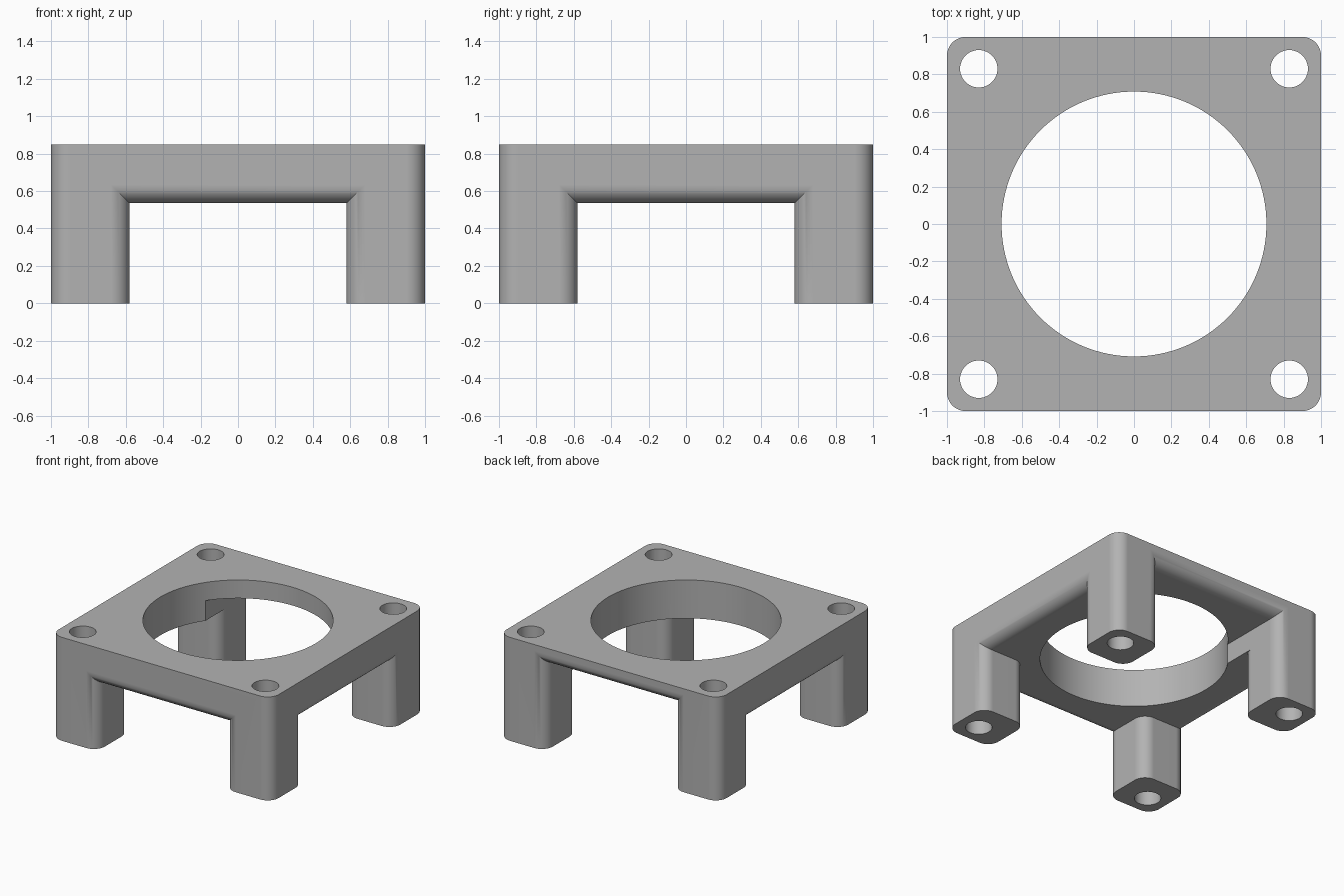
import bpy, bmesh
from math import sin, cos, pi

HEIGHT = 0.85      # top of the plate
SOFFIT = 0.535     # underside of the plate
RAISED = 0.70      # higher underside at the back
INNER = 0.58       # inner face of the legs
R = 0.1            # radius of every rounded edge
HOLE = 0.83        # screw hole offset
SIGNS = (-1, 1)

cube = bpy.data.objects.get("Cube")
if cube:
    bpy.data.objects.remove(cube, do_unlink=True)

grey = bpy.data.materials.new("grey")
grey.use_nodes = True
colour = (0.45, 0.45, 0.45, 1)
grey.diffuse_color = colour
grey.node_tree.nodes["Principled BSDF"].inputs["Base Color"].default_value = colour


def loft(name, rings):
    """Solid skinned through rings of equal point count, capped at both ends."""
    bm = bmesh.new()
    loops = [[bm.verts.new(p) for p in ring] for ring in rings]
    n = len(loops[0])
    for a, b in zip(loops, loops[1:]):
        for i in range(n):
            j = (i + 1) % n
            bm.faces.new((a[i], a[j], b[j], b[i]))
    bm.faces.new(loops[0])
    bm.faces.new(loops[-1])
    bmesh.ops.recalc_face_normals(bm, faces=bm.faces)
    mesh = bpy.data.meshes.new(name)
    bm.to_mesh(mesh)
    bm.free()
    mesh.materials.append(grey)
    obj = bpy.data.objects.new(name, mesh)
    bpy.context.collection.objects.link(obj)
    return obj


def prism(name, outline, bottom, top):
    return loft(name, [[(x, y, z) for x, y in outline] for z in (bottom, top)])


def arc(cx, cy, radius, start, end, steps):
    angles = [start + (end - start) * i / steps for i in range(steps + 1)]
    return [(cx + radius * cos(a), cy + radius * sin(a)) for a in angles]


def circle(cx, cy, radius, sides):
    return arc(cx, cy, radius, 0, 2 * pi, sides)[:-1]


def tunnel(name, direction, top):
    """Opening between two legs, flaring outwards to round its rim."""
    steps = 12
    stations = [(0, 0)]
    for i in range(steps + 1):
        a = pi / 2 * i / steps
        stations.append((1 - R + R * sin(a), R - R * cos(a)))
    stations.append((1.1, R))
    dx, dy = direction
    rings = []
    for dist, grow in stations:
        w, z = INNER + grow, top + grow
        section = ((-w, -0.1), (w, -0.1), (w, z), (-w, z))
        rings.append([(dx * dist - dy * s, dy * dist + dx * s, h) for s, h in section])
    return loft(name, rings)


# Rounded block that everything is cut from
c = 1 - R
outline = []
for i, (sx, sy) in enumerate(((1, 1), (-1, 1), (-1, -1), (1, -1))):
    outline += arc(sx * c, sy * c, R, i * pi / 2, (i + 1) * pi / 2, 12)
frame = prism("mounting_frame", outline, 0, HEIGHT)

# Openings on the four sides, the back one taller
cutters = [
    tunnel("front_opening", (0, -1), SOFFIT),
    tunnel("left_opening", (1, 0), SOFFIT),
    tunnel("right_opening", (-1, 0), SOFFIT),
    tunnel("back_opening", (0, 1), RAISED),
]

# Rounded inner leg corners and screw holes
edge = INNER + R
corner = [(0.5, edge)] + arc(edge, edge, R, pi, 1.5 * pi, 12) + [(edge, 0.5), (0.5, 0.5)]
for sx in SIGNS:
    for sy in SIGNS:
        cutters.append(prism("inner_corner", [(sx * x, sy * y) for x, y in corner], -0.1, SOFFIT))
        cutters.append(prism("screw_hole", circle(sx * HOLE, sy * HOLE, R, 48), -0.2, 1))

# Large central bore
cutters.append(prism("central_bore", circle(0, 0, 0.708, 128), -0.2, 1))

bpy.context.view_layer.objects.active = frame
for cutter in cutters:
    cutter.hide_render = True
    mod = frame.modifiers.new(cutter.name, "BOOLEAN")
    mod.operation = "DIFFERENCE"
    mod.solver = "EXACT"
    mod.object = cutter
    bpy.ops.object.modifier_apply(modifier=mod.name)
    bpy.data.objects.remove(cutter, do_unlink=True)

# Smooth rounds, crisp edges
bpy.ops.object.select_all(action="DESELECT")
frame.select_set(True)
bpy.ops.object.shade_smooth_by_angle(angle=pi / 6)
weighted = frame.modifiers.new("weighted_normals", "WEIGHTED_NORMAL")
weighted.keep_sharp = True
